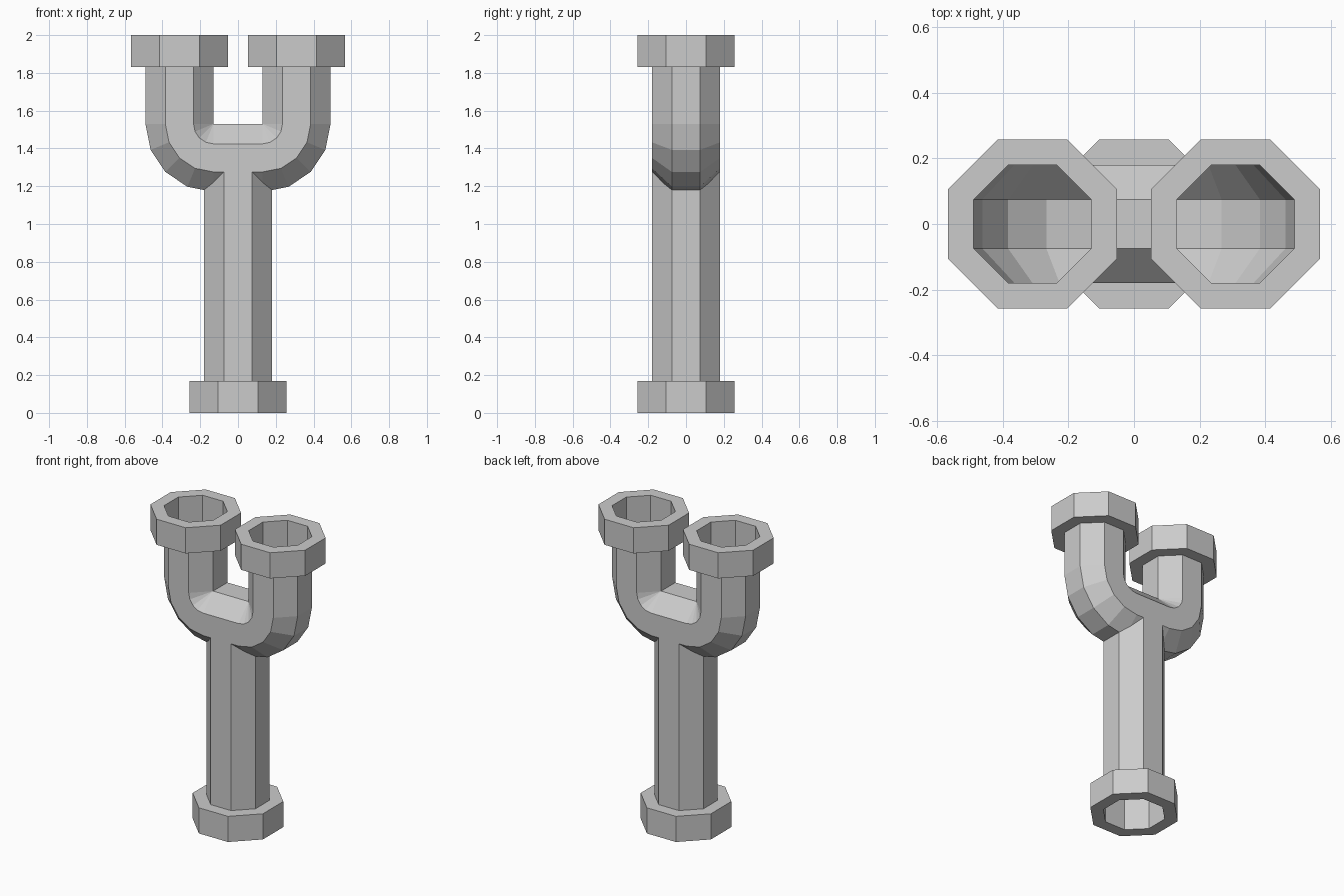
import bpy, bmesh
from math import cos, sin, pi, radians
from mathutils import Vector

if "Cube" in bpy.data.objects:
    bpy.data.objects.remove(bpy.data.objects["Cube"])

PIPE, COLLAR, H = 0.18, 0.2575, 0.17      # flat-to-flat half widths, collar height
ARM_X, BEND_X, BEND_Z = 0.31, 0.13, 1.53  # arm axis and bend pivot


def octagon(centre, side, apothem):
    """Eight points around centre, in the plane of `side` and y."""
    r = apothem / cos(pi / 8)
    y = Vector((0, 1, 0))
    return [Vector(centre) + side * r * cos(a) + y * r * sin(a)
            for a in (pi / 8 + i * pi / 4 for i in range(8))]


def loft(name, rings, closed=False):
    """Skin a row of octagons into an open tube, or a closed ring."""
    bm = bmesh.new()
    loops = [[bm.verts.new(p) for p in ring] for ring in rings]
    pairs = list(zip(loops, loops[1:]))
    if closed:
        pairs.append((loops[-1], loops[0]))
    for a, b in pairs:
        for i in range(8):
            j = (i + 1) % 8
            bm.faces.new((a[i], a[j], b[j], b[i]))
    bmesh.ops.remove_doubles(bm, verts=bm.verts, dist=1e-4)
    bmesh.ops.recalc_face_normals(bm, faces=bm.faces)
    mesh = bpy.data.meshes.new(name)
    bm.to_mesh(mesh)
    bm.free()
    obj = bpy.data.objects.new(name, mesh)
    bpy.context.collection.objects.link(obj)
    return obj


X = Vector((1, 0, 0))


def collar(name, x, z):
    """Thick octagonal ring around a pipe mouth."""
    steps = [(PIPE, z), (COLLAR, z), (COLLAR, z + H), (PIPE, z + H)]
    return loft(name, [octagon((x, 0, h), X, a) for a, h in steps], closed=True)


# Stem and its foot collar
loft("stem", [octagon((0, 0, z), X, PIPE) for z in (H, 1.35)])
collar("foot_collar", 0, 0)

# Forked arm: straight pipe, quarter bend in four steps, then to the middle
rings = [octagon((ARM_X, 0, 2 - H), X, PIPE)]
for k in range(5):
    a = radians(22.5 * k)
    out = Vector((cos(a), 0, -sin(a)))
    rings.append(octagon(Vector((BEND_X, 0, BEND_Z)) + out * PIPE, out, PIPE))
rings.append(octagon((0, 0, BEND_Z - PIPE), Vector((0, 0, -1)), PIPE))
fork = loft("fork_arms", rings)
mouth = collar("arm_collars", ARM_X, 2 - H)

# Mirror to the other side
for obj in (fork, mouth):
    obj.modifiers.new("Mirror", 'MIRROR').use_axis = (True, False, False)
